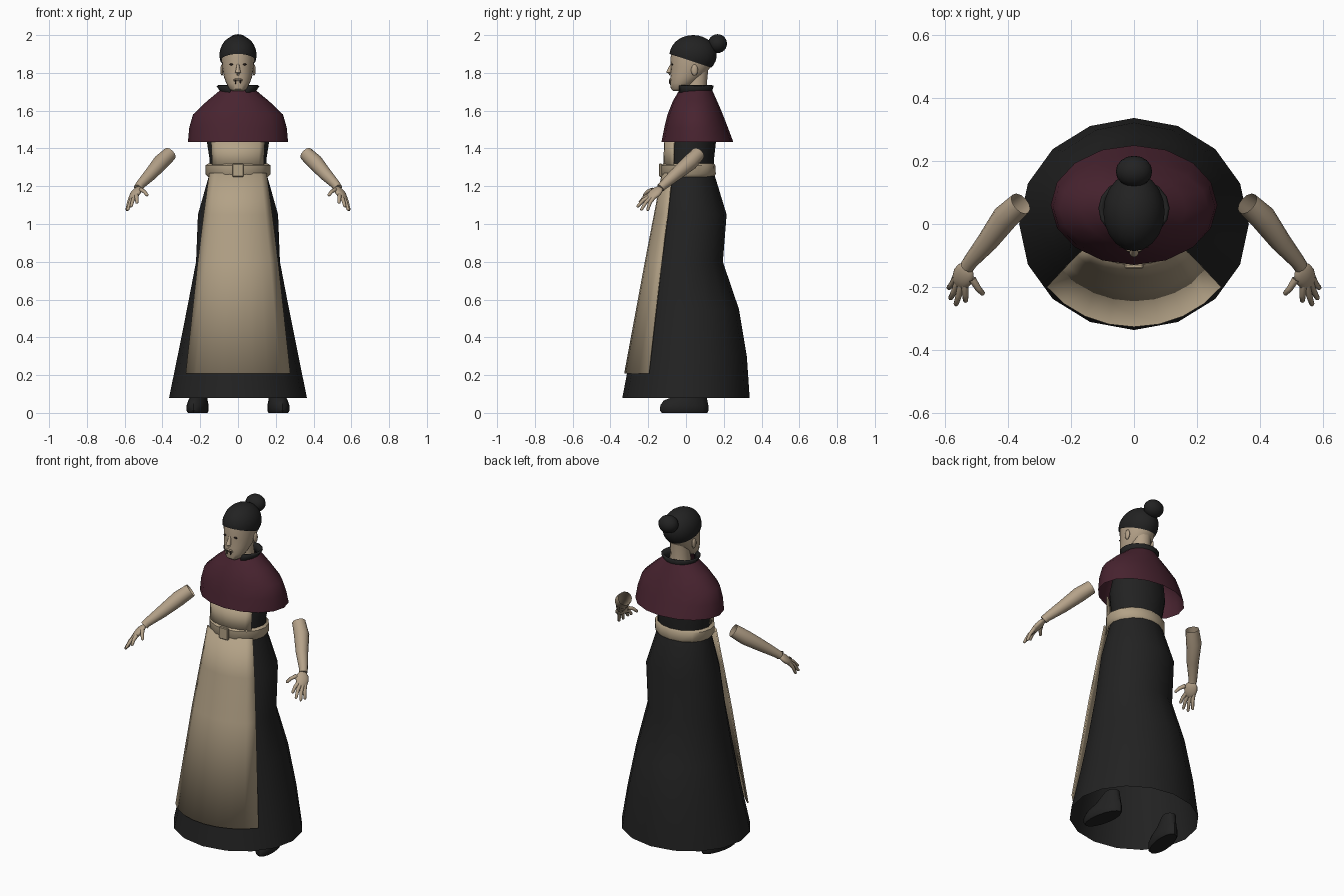
import bpy, bmesh
from math import sin, cos, pi, radians
from mathutils import Vector, Matrix

cube = bpy.data.objects.get("Cube")
if cube:
    bpy.data.objects.remove(cube, do_unlink=True)


def material(name, rgb):
    m = bpy.data.materials.new(name)
    m.use_nodes = True
    m.diffuse_color = (*rgb, 1)
    m.node_tree.nodes["Principled BSDF"].inputs["Base Color"].default_value = (*rgb, 1)
    return m


BLACK = material("black_cloth", (0.016, 0.016, 0.016))
WINE = material("wine_cloth", (0.065, 0.017, 0.029))
LINEN = material("beige_linen", (0.45, 0.36, 0.24))
SKIN = material("skin", (0.46, 0.36, 0.25))
DARK = material("dark_brown", (0.03, 0.02, 0.016))


def finish(name, bm, mat, angle=40, thickness=0):
    bmesh.ops.recalc_face_normals(bm, faces=bm.faces[:])
    mesh = bpy.data.meshes.new(name)
    bm.to_mesh(mesh)
    bm.free()
    mesh.materials.append(mat)
    ob = bpy.data.objects.new(name, mesh)
    bpy.context.collection.objects.link(ob)
    bpy.ops.object.select_all(action='DESELECT')
    ob.select_set(True)
    bpy.context.view_layer.objects.active = ob
    bpy.ops.object.shade_smooth_by_angle(angle=radians(angle))
    if thickness:
        mod = ob.modifiers.new("thickness", 'SOLIDIFY')
        mod.thickness = thickness
    return ob


def skin_rings(bm, rings, closed=True, caps=(False, False)):
    for a, b in zip(rings, rings[1:]):
        n = len(a)
        for i in range(n if closed else n - 1):
            j = (i + 1) % n
            bm.faces.new((a[i], a[j], b[j], b[i]))
    for ring, cap in zip((rings[0], rings[-1]), caps):
        if cap:
            bm.faces.new(ring)


def loft(name, rows, mat, n=16, half=180, caps=(False, False), **kw):
    """Stack of oval rows (z, half width, front y, back y), swept half degrees each side of the front."""
    bm = bmesh.new()
    closed = half == 180
    rings = []
    for z, w, front, back in rows:
        mid, depth = (front + back) / 2, (back - front) / 2
        angles = [radians(half) * (2 * i / n - 1) for i in range(n if closed else n + 1)]
        rings.append([bm.verts.new((w * sin(t), mid - depth * cos(t), z)) for t in angles])
    skin_rings(bm, rings, closed, caps)
    return finish(name, bm, mat, **kw)


def panel(name, rows, mat, half=54):
    """Curved cloth panel from rows (z, half width, middle y, edge y)."""
    t = radians(half)
    ovals = []
    for z, w, front, edge in rows:
        depth = (edge - front) / (1 - cos(t))
        ovals.append((z, w / sin(t), front, front + 2 * depth))
    return loft(name, ovals, mat, n=8, half=half, thickness=0.008)


def tube(name, points, radii, mat, n=10, caps=(False, True)):
    bm = bmesh.new()
    pts = [Vector(p) for p in points]
    rings = []
    for i, (p, r) in enumerate(zip(pts, radii)):
        d = pts[min(i + 1, len(pts) - 1)] - pts[max(i - 1, 0)]
        rot = d.to_track_quat('Z', 'Y')
        rings.append([bm.verts.new(p + rot @ Vector((r * cos(2 * pi * k / n), r * sin(2 * pi * k / n), 0)))
                      for k in range(n)])
    skin_rings(bm, rings, True, caps)
    return finish(name, bm, mat, angle=60)


def ball(name, centre, radii, mat, axes=None, cut=None, n=16):
    bm = bmesh.new()
    m = Matrix.Translation(centre) @ (axes or Matrix()) @ Matrix.Diagonal((*radii, 1))
    bmesh.ops.create_uvsphere(bm, u_segments=n, v_segments=n * 3 // 4, radius=1, matrix=m)
    if cut:
        bmesh.ops.bisect_plane(bm, geom=bm.verts[:] + bm.edges[:] + bm.faces[:],
                               plane_co=cut[0], plane_no=cut[1], clear_inner=True)
    return finish(name, bm, mat, angle=60)


# Dress
loft("skirt", [(0.08, 0.365, -0.337, 0.337), (0.3, 0.32, -0.295, 0.322), (0.55, 0.27, -0.253, 0.28),
               (0.8, 0.222, -0.207, 0.195), (1.05, 0.212, -0.158, 0.215), (1.27, 0.15, -0.115, 0.148)], BLACK)
loft("bodice", [(1.25, 0.15, -0.11, 0.145), (1.34, 0.15, -0.105, 0.148), (1.45, 0.167, -0.105, 0.16),
                (1.58, 0.15, -0.07, 0.15), (1.69, 0.07, -0.01, 0.12)], BLACK)

# Apron with bib, belt and buckle
panel("apron_skirt", [(0.21, 0.277, -0.327, -0.2), (0.8, 0.213, -0.218, -0.132),
                      (1.05, 0.182, -0.17, -0.1), (1.27, 0.152, -0.128, -0.075)], LINEN)
panel("apron_bib", [(1.28, 0.135, -0.122, -0.07), (1.45, 0.143, -0.115, -0.065)], LINEN)
loft("belt", [(1.25, 0.16, -0.124, 0.15), (1.265, 0.173, -0.134, 0.158), (1.31, 0.173, -0.134, 0.155),
              (1.32, 0.158, -0.12, 0.148)], LINEN)
bm = bmesh.new()
bmesh.ops.create_cube(bm, size=1, matrix=Matrix.Translation((0, -0.134, 1.285)) @ Matrix.Diagonal((0.06, 0.016, 0.07, 1)))
bmesh.ops.bevel(bm, geom=bm.edges[:], offset=0.004, segments=1, affect='EDGES')
finish("buckle", bm, LINEN, angle=20)

# Shoulder cape and standing collar
loft("cape", [(1.435, 0.265, -0.13, 0.25), (1.51, 0.258, -0.115, 0.222), (1.58, 0.238, -0.098, 0.195),
              (1.65, 0.165, -0.07, 0.165), (1.71, 0.092, -0.035, 0.138)], WINE, angle=60)
collar = loft("collar", [(1.685, 0.085, -0.032, 0.13), (1.71, 0.088, -0.035, 0.132),
                         (1.735, 0.105, -0.042, 0.135)], BLACK, n=14, half=155, thickness=0.01)
collar.data.transform(Matrix.Translation((0, 0.095, 0)) @ Matrix.Rotation(pi, 4, 'Z'))

# Neck and head
loft("neck", [(1.66, 0.065, -0.015, 0.12), (1.74, 0.054, 0, 0.11), (1.84, 0.054, 0, 0.12)], SKIN, n=12)
loft("head", [(1.705, 0.03, -0.068, -0.025), (1.715, 0.045, -0.08, 0.0), (1.745, 0.062, -0.085, 0.05),
              (1.78, 0.075, -0.083, 0.09), (1.83, 0.084, -0.08, 0.13), (1.88, 0.088, -0.082, 0.145),
              (1.92, 0.085, -0.075, 0.14)], SKIN, n=20, caps=(True, True))
tube("nose", [(0, -0.074, 1.85), (0, -0.083, 1.825), (0, -0.091, 1.802), (0, -0.084, 1.79)],
     [0.006, 0.01, 0.015, 0.008], SKIN, n=8, caps=(True, True))
ball("lips", (0, -0.083, 1.762), (0.025, 0.006, 0.009), SKIN)
ball("mouth", (0, -0.087, 1.763), (0.024, 0.004, 0.003), DARK)
for x in (-0.013, 0.012):
    ball("mouth_mark", (x, -0.086, 1.752), (0.003, 0.004, 0.012), DARK, n=8)

# Hair and bun
ball("hair", (0, 0.038, 1.895), (0.098, 0.125, 0.105), BLACK,
     cut=((0, -0.085, 1.9), (0, 0.33, 1)), n=20)
ball("hair_bun", (0, 0.167, 1.955), (0.058, 0.05, 0.05), BLACK)

for side, label in ((1, "left"), (-1, "right")):
    def at(x, y, z):
        return Vector((side * x, y, z))

    # Eyes and ears
    ball(label + "_eye", at(0.035, -0.073, 1.845), (0.012, 0.004, 0.005), DARK, n=8)
    ball(label + "_ear", at(0.085, 0.045, 1.815), (0.009, 0.018, 0.03), SKIN, n=10)

    # Forearm, hollow at the elbow
    wrist = at(0.52, -0.12, 1.205)
    tube(label + "_forearm", [at(0.36, 0.065, 1.372), at(0.41, 0.02, 1.325), at(0.465, -0.055, 1.262),
                              wrist, at(0.53, -0.135, 1.19)], [0.038, 0.042, 0.034, 0.024, 0.023], SKIN, n=12)

    # Palm, flattened and spread between thumb and little finger
    palm = at(0.543, -0.165, 1.163)
    along = (palm - wrist).normalized()
    normal = along.cross(at(0.59, -0.205, 1.07) - at(0.48, -0.225, 1.15)).normalized()
    across = normal.cross(along)
    axes = Matrix((along, across, normal)).transposed().to_4x4()
    ball(label + "_palm", palm, (0.052, 0.037, 0.018), SKIN, axes=axes, n=12)

    # Fingers
    tips = {"thumb": at(0.478, -0.225, 1.15), "index": at(0.535, -0.248, 1.11), "middle": at(0.567, -0.26, 1.09),
            "ring": at(0.585, -0.24, 1.072), "little": at(0.59, -0.205, 1.07)}
    for i, (finger, tip) in enumerate(tips.items()):
        root = palm + across * (0.013 * (i - 2.5)) + along * (0.025 if i else -0.015)
        bend = root.lerp(tip, 0.5) + Vector((0, -0.004, 0.006))
        tube(f"{label}_{finger}", [root, bend, root.lerp(tip, 0.93), tip],
             [0.012, 0.01, 0.008, 0.003], SKIN, n=8)

    # Shoe
    shoe = loft(label + "_shoe", [(0, 0.048, -0.13, 0.115), (0.012, 0.055, -0.14, 0.12), (0.04, 0.055, -0.138, 0.12),
                                  (0.065, 0.048, -0.12, 0.115), (0.09, 0.042, -0.06, 0.11),
                                  (0.14, 0.036, 0.01, 0.1)], BLACK, caps=(True, True))
    shoe.data.transform(Matrix.Translation(at(0.212, 0, 0)) @ Matrix.Rotation(side * radians(10), 4, 'Z'))
